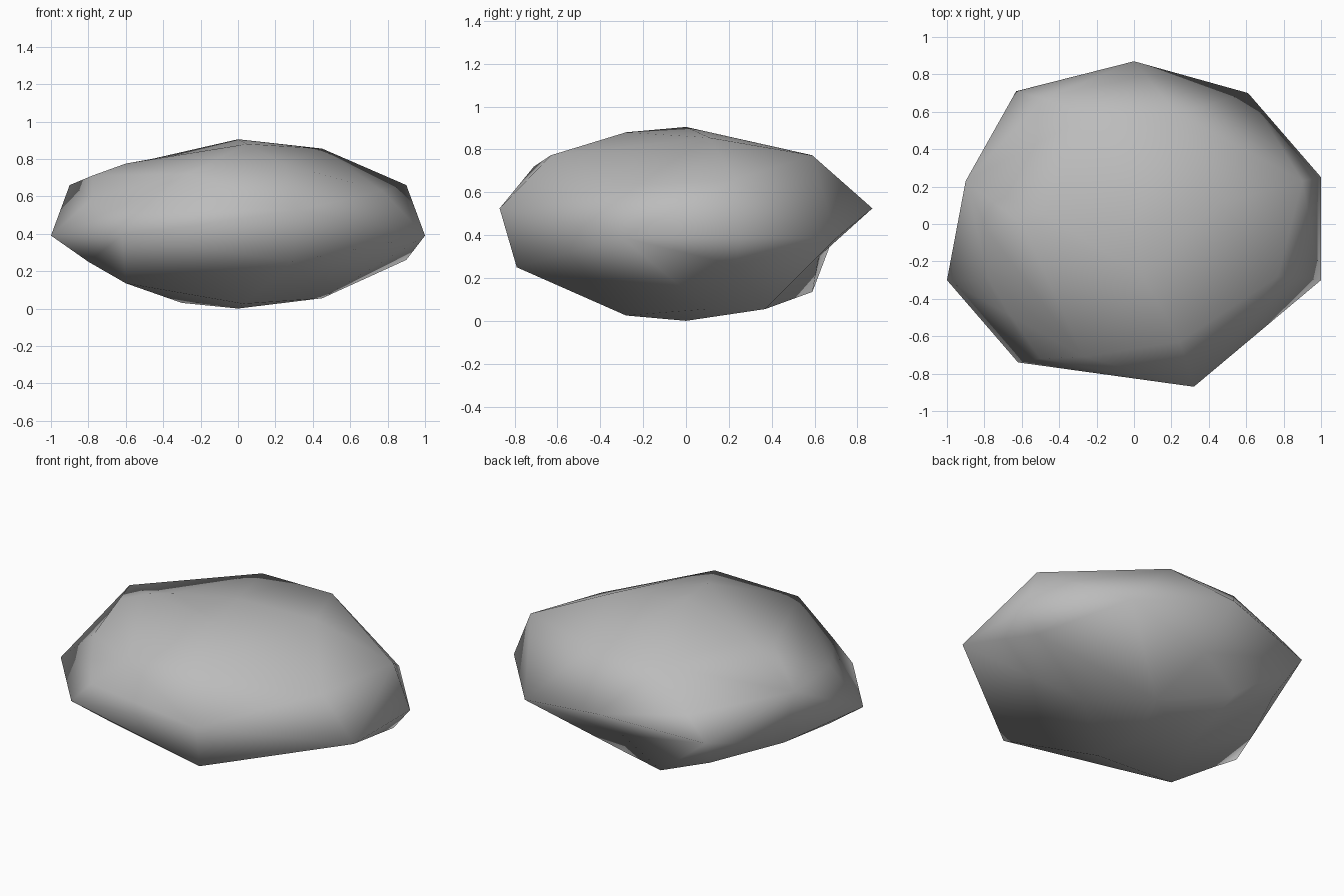
import bpy, bmesh
from mathutils import Vector

default = bpy.data.objects.get("Cube")
if default:
    bpy.data.objects.remove(default, do_unlink=True)

MIDDLE = 0.453
ROUNDNESS = 0.7

# Crown: the flat top and the corners where it turns down
crown = [
    (0, 0, 0.905), (0.05, -0.28, 0.88), (0.45, 0.11, 0.855),
    (0.23, 0.59, 0.772), (-0.24, 0.58, 0.775), (-0.6, 0, 0.775),
    (-0.46, 0.04, 0.8), (-0.27, -0.71, 0.72), (0.245, -0.63, 0.773),
]

# Shoulder: corners between the crown and the waist
shoulder = [
    (0.9, 0.23, 0.66), (-0.9, 0.23, 0.66), (-0.78, -0.04, 0.71),
    (-0.78, -0.29, 0.59), (0.77, -0.28, 0.63), (-0.48, 0.67, 0.57),
]

# Waist: the jagged widest line, with a hollow on one front corner
waist = [
    (1, 0.25, 0.39), (0.61, 0.70, 0.385), (0, 0.87, 0.525),
    (-0.63, 0.71, 0.45), (-1, -0.3, 0.39), (-0.66, -0.49, 0.53),
    (-0.62, -0.74, 0.39), (-0.5, -0.72, 0.52), (0.32, -0.87, 0.525),
    (1, -0.3, 0.39),
]

# Base: the underside that tapers to the resting point
base = [
    (0.9, 0.23, 0.26), (0.29, -0.79, 0.25), (-0.55, 0.55, 0.25),
    (0, 0.62, 0.3), (-0.24, 0.59, 0.135), (-0.6, -0.39, 0.135),
    (-0.8, -0.26, 0.25), (-0.76, 0.13, 0.27), (0.45, 0.1, 0.055),
    (0.15, 0.37, 0.055), (-0.3, 0.1, 0.03), (0.03, -0.28, 0.025),
    (0, 0, 0),
]


def rounded(corner):
    """The corner drawn out towards a ball, so that hollows also get skinned."""
    scaled = Vector((corner.x, corner.y * 1.1, (corner.z - MIDDLE) * 2.15))
    return scaled.lerp(scaled.normalized(), ROUNDNESS)


# Skin the rounded corners, then move each to its own place
bm = bmesh.new()
placed = {}
for point in crown + shoulder + waist + base:
    corner = Vector(point)
    placed[bm.verts.new(rounded(corner))] = corner
bmesh.ops.convex_hull(bm, input=bm.verts[:])
for vert, corner in placed.items():
    vert.co = corner
bmesh.ops.recalc_face_normals(bm, faces=bm.faces[:])
for face in bm.faces:
    face.smooth = True
mesh = bpy.data.meshes.new("stone")
bm.to_mesh(mesh)
bm.free()

# Plain grey stone
grey = bpy.data.materials.new("stone grey")
grey.use_nodes = True
colour = (0.5, 0.5, 0.5, 1)
grey.diffuse_color = colour
shader = next(n for n in grey.node_tree.nodes if n.type == 'BSDF_PRINCIPLED')
shader.inputs["Base Color"].default_value = colour
mesh.materials.append(grey)
bpy.context.scene.collection.objects.link(bpy.data.objects.new("stone", mesh))
